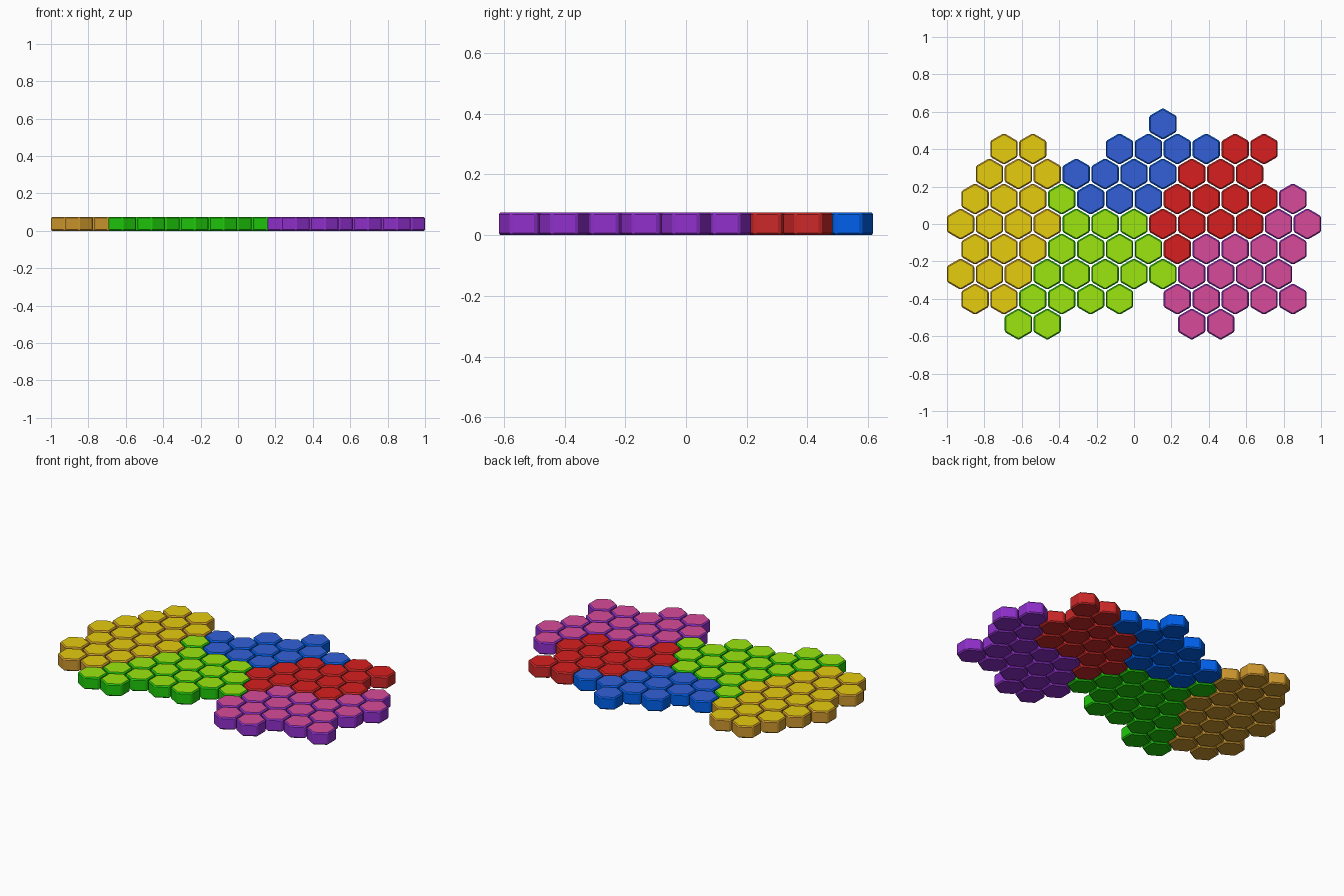
import bpy, bmesh, math

if "Cube" in bpy.data.objects:
    bpy.data.objects.remove(bpy.data.objects["Cube"])

PITCH = 0.1545          # distance between neighbouring tiles
ROW = PITCH * math.sqrt(3) / 2
RADIUS = 0.0845         # corner radius of one tile
HEIGHT = 0.075
CHAMFER = 0.007

# Each region: row -> (first column, tile count), plus top and side colours
REGIONS = {
    "yellow_tiles": ({3: (-4.5, 2), 2: (-5, 3), 1: (-5.5, 3), 0: (-6, 4),
                      -1: (-5.5, 3), -2: (-6, 3), -3: (-5.5, 2)},
                     "E6CC0F", "CC962D"),
    "green_tiles": ({1: (-2.5, 1), 0: (-2, 3), -1: (-2.5, 4), -2: (-3, 5),
                     -3: (-3.5, 4), -4: (-4, 2)},
                    "9BE60F", "1EC80A"),
    "blue_tiles": ({4: (1, 1), 3: (-0.5, 4), 2: (-2, 4), 1: (-1.5, 3)},
                   "3260D7", "0060EB"),
    "red_tiles": ({3: (3.5, 2), 2: (2, 3), 1: (1.5, 4), 0: (1, 4), -1: (1.5, 1)},
                  "D71E1E", "CC2828"),
    "pink_tiles": ({1: (5.5, 1), 0: (5, 2), -1: (2.5, 4), -2: (2, 4),
                    -3: (1.5, 5), -4: (2, 2)},
                   "D74B9B", "9030CC"),
}


def material(name, code):
    mat = bpy.data.materials.new(name)
    rgb = [int(code[i:i + 2], 16) / 255 for i in (0, 2, 4)]
    mat.diffuse_color = [((c + 0.055) / 1.055) ** 2.4 if c > 0.04 else c / 12.92
                         for c in rgb] + [1]
    mat.use_nodes = True
    mat.node_tree.nodes["Principled BSDF"].inputs["Base Color"].default_value = mat.diffuse_color
    return mat


def add_tile(bm, x, y):
    # hexagon profile with a point towards +y, pulled up into a prism
    ring = [(x + RADIUS * math.sin(a), y + RADIUS * math.cos(a))
            for a in (-i * math.pi / 3 for i in range(6))]
    base = [bm.verts.new((px, py, 0)) for px, py in ring]
    top = [bm.verts.new((px, py, HEIGHT)) for px, py in ring]
    bm.faces.new(base[::-1])
    bm.faces.new(top)
    for i in range(6):
        j = (i + 1) % 6
        bm.faces.new((base[i], base[j], top[j], top[i]))


for name, (rows, top_colour, side_colour) in REGIONS.items():
    bm = bmesh.new()
    for r, (first, count) in rows.items():
        for k in range(count):
            add_tile(bm, (first + k) * PITCH, r * ROW)
    # chamfer every edge of the tiles
    bmesh.ops.bevel(bm, geom=bm.edges[:], offset=CHAMFER, offset_type='OFFSET',
                    segments=1, profile=0.5, affect='EDGES')
    bmesh.ops.recalc_face_normals(bm, faces=bm.faces[:])
    # top faces get the lighter colour
    for f in bm.faces:
        f.material_index = 1 if f.normal.z > 0.9 else 0
    mesh = bpy.data.meshes.new(name)
    bm.to_mesh(mesh)
    bm.free()
    mesh.materials.append(material(name + "_side", side_colour))
    mesh.materials.append(material(name + "_top", top_colour))
    bpy.context.collection.objects.link(bpy.data.objects.new(name, mesh))
